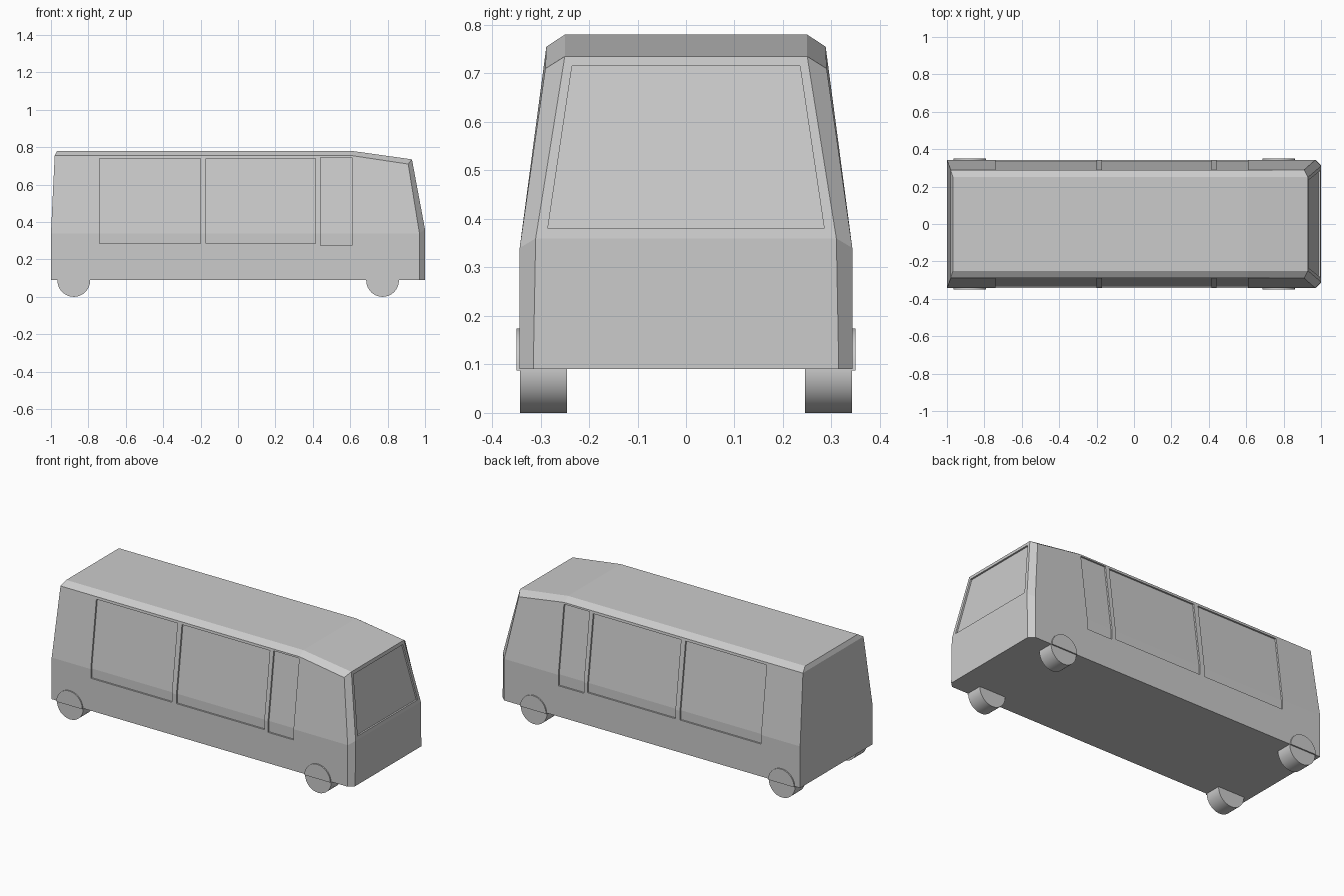
import bpy, bmesh, math

if "Cube" in bpy.data.objects:
    bpy.data.objects.remove(bpy.data.objects["Cube"])


def make_object(name, bm):
    bmesh.ops.remove_doubles(bm, verts=bm.verts, dist=1e-5)
    bmesh.ops.recalc_face_normals(bm, faces=bm.faces)
    mesh = bpy.data.meshes.new(name)
    bm.to_mesh(mesh)
    bm.free()
    obj = bpy.data.objects.new(name, mesh)
    bpy.context.collection.objects.link(obj)
    return obj


def prism(bm, near, far):
    """Closed solid between two matching outlines."""
    a = [bm.verts.new(p) for p in near]
    b = [bm.verts.new(p) for p in far]
    bm.faces.new(a)
    bm.faces.new(b[::-1])
    n = len(a)
    for i in range(n):
        bm.faces.new((a[i], a[(i + 1) % n], b[(i + 1) % n], b[i]))


# Body shell: half sections (sill, belt line, gutter, roof), tail to nose
sections = [
    [(-1, .343, .09), (-1, .343, .34), (-.98, .288, .755), (-.968, .25, .78)],
    [(.61, .343, .09), (.61, .343, .34), (.61, .288, .755), (.61, .25, .78)],
    [(.97, .343, .09), (.97, .343, .34), (.91, .29, .71), (.93, .25, .735)],
    [(1, .315, .09), (1, .31, .36), (.93, .25, .735), (.93, .25, .735)],
]
bm = bmesh.new()
rings = []
for half in sections:
    loop = half + [(x, -y, z) for x, y, z in reversed(half)]
    rings.append([bm.verts.new(p) for p in loop])
for r, s in zip(rings, rings[1:]):
    for i in range(8):
        j = (i + 1) % 8
        bm.faces.new((r[i], r[j], s[j], s[i]))
for r in (rings[0], rings[-1]):
    for i in range(3):
        bm.faces.new((r[i], r[i + 1], r[6 - i], r[7 - i]))
body = make_object("bus_body", bm)

# Window recesses, cut to a shallow depth that follows the body sides
DEPTH = .01
bm = bmesh.new()
for x0, x1, z0, z1 in ((-.74, -.2, .285, .74), (-.17, .415, .285, .74),
                       (.44, .61, .275, .745)):
    for s in (1, -1):
        y_top = .343 - .055 * (z1 - .34) / .415 - DEPTH
        prof = [(.343 - DEPTH, z0), (.343 - DEPTH, .34), (y_top, z1), (.4, z1), (.4, z0)]
        prism(bm, [(x0, s * y, z) for y, z in prof], [(x1, s * y, z) for y, z in prof])

# Windscreen recess
screen = [(-.285, .38), (.285, .38), (.235, .715), (-.235, .715)]
prism(bm, *[[(1 - .07 * (z - .36) / .375 + off, y, z) for y, z in screen]
            for off in (-DEPTH, .1)])
cutter = make_object("window_cutter", bm)
cutter.hide_render = True

mod = body.modifiers.new("windows", 'BOOLEAN')
mod.operation = 'DIFFERENCE'
mod.solver = 'EXACT'
mod.object = cutter
bpy.context.view_layer.objects.active = body
body.select_set(True)
bpy.ops.object.modifier_apply(modifier=mod.name)
bpy.data.objects.remove(cutter)


# Wheels, and the raised half discs over them
def disc(name, cx, cz, radius, y0, y1, a0, a1, count, closed):
    steps = count if closed else count + 1
    outline = []
    for i in range(steps):
        a = a0 + (a1 - a0) * i / count
        outline.append((cx + radius * math.cos(a), cz + radius * math.sin(a)))
    bm = bmesh.new()
    prism(bm, [(x, y0, z) for x, z in outline], [(x, y1, z) for x, z in outline])
    obj = make_object(name, bm)
    bpy.ops.object.select_all(action='DESELECT')
    obj.select_set(True)
    bpy.context.view_layer.objects.active = obj
    bpy.ops.object.shade_smooth_by_angle(angle=math.radians(30))


for end, cx in (("rear", -.878), ("front", .773)):
    for side, s in (("left", 1), ("right", -1)):
        disc(f"{end}_{side}_wheel", cx, .0875, .0875, s * .245, s * .342,
             0, 2 * math.pi, 32, True)
        disc(f"{end}_{side}_wheel_arch", cx, .0875, .0865, s * .33, s * .35,
             0, math.pi, 16, False)
